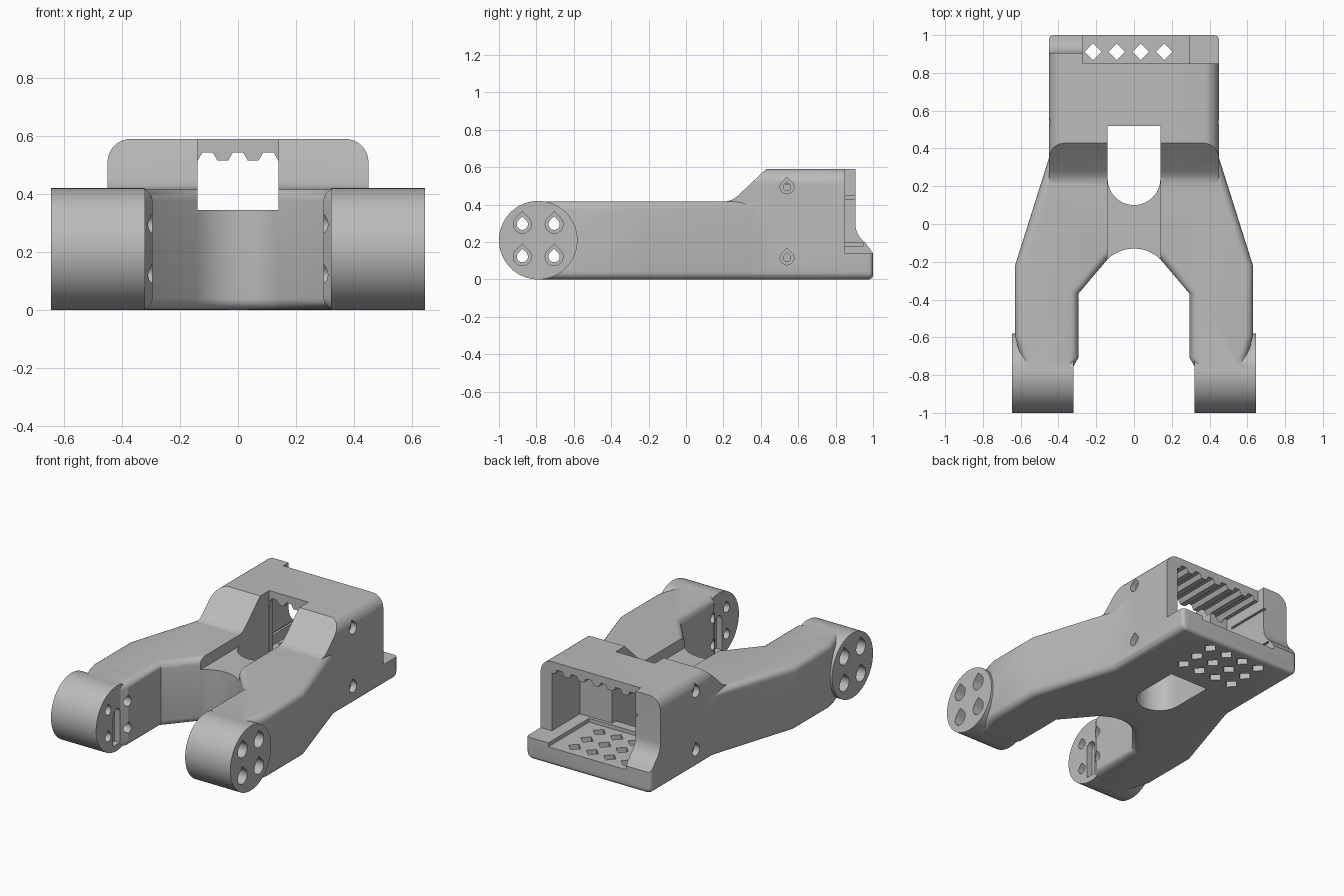
import bpy, bmesh, math

cube = bpy.data.objects.get("Cube")
if cube:
    bpy.data.objects.remove(cube, do_unlink=True)

grey = bpy.data.materials.new("plain grey")
grey.use_nodes = True
GREY = (0.5, 0.5, 0.5, 1)
grey.diffuse_color = GREY
grey.node_tree.nodes["Principled BSDF"].inputs["Base Color"].default_value = GREY


def arc(cx, cy, r, a0, a1, n=8):
    steps = [math.radians(a0 + (a1 - a0) * i / n) for i in range(n + 1)]
    return [(cx + r * math.cos(a), cy + r * math.sin(a)) for a in steps]


def rect(a0, a1, b0, b1):
    return [(a0, b0), (a1, b0), (a1, b1), (a0, b1)]


def teardrop(cy, cz, r):
    return arc(cy, cz, r, 135, 405, 20) + [(cy, cz + r * 1.41)]


def prism(name, pts, axis, a, b, bevel=0, rule=None):
    """Extrude a flat outline along an axis, optionally rounding its rim."""
    place = {"x": lambda p, t: (t, p[0], p[1]),
             "y": lambda p, t: (p[0], t, p[1]),
             "z": lambda p, t: (p[0], p[1], t)}[axis]
    bm = bmesh.new()
    low = [bm.verts.new(place(p, a)) for p in pts]
    high = [bm.verts.new(place(p, b)) for p in pts]
    caps = [bm.faces.new(low), bm.faces.new(high)]
    n = len(pts)
    for i in range(n):
        j = (i + 1) % n
        bm.faces.new((low[i], low[j], high[j], high[i]))
    bmesh.ops.recalc_face_normals(bm, faces=bm.faces)
    if bevel:
        rims = [e for f in caps for e in f.edges if rule is None or rule(f)]
        bmesh.ops.bevel(bm, geom=rims, offset=bevel, segments=5, profile=0.5,
                        affect="EDGES", clamp_overlap=False)
    mesh = bpy.data.meshes.new(name)
    bm.to_mesh(mesh)
    bm.free()
    mesh.materials.append(grey)
    obj = bpy.data.objects.new(name, mesh)
    bpy.context.scene.collection.objects.link(obj)
    return obj


def combine(target, tool, operation="DIFFERENCE"):
    mod = target.modifiers.new("combine", "BOOLEAN")
    mod.operation = operation
    mod.solver = "EXACT"
    mod.object = tool
    bpy.context.view_layer.objects.active = target
    bpy.ops.object.modifier_apply(modifier=mod.name)
    bpy.data.objects.remove(tool, do_unlink=True)


def cut(target, pts, axis, a, b):
    combine(target, prism("cutter", pts, axis, a, b))


# Rear housing: rounded section, sloped front shoulder
section = (arc(0.37, 0.51, 0.08, 0, 90) + arc(-0.37, 0.51, 0.08, 90, 180)
           + arc(-0.41, 0.04, 0.04, 180, 270, 5) + arc(0.41, 0.04, 0.04, 270, 360, 5))
housing = prism("housing", section, "y", 0.2, 1.0, 0.025,
                lambda f: f.calc_center_median().y > 0.9)
shoulder = [(0.1, 0.418), (0.22, 0.418), (0.25, 0.427), (0.28, 0.45), (0.43, 0.592),
            (0.43, 0.7), (0.1, 0.7)]
cut(housing, shoulder, "x", -1, 1)

# Forked arms, rounded along the rims
half = (arc(0, -0.33, 0.2, 90, 45, 6)
        + [(0.295, -0.37), (0.295, -0.71), (0.36, -0.82), (0.59, -0.82), (0.59, -0.72),
           (0.615, -0.65), (0.63, -0.59), (0.63, -0.22), (0.45, 0.35), (0.44, 0.5)])
outline = half + [(-x, y) for x, y in reversed(half[1:])]
frame = prism("fork_frame", outline, "z", 0, 0.418, 0.04)
combine(frame, housing, "UNION")

# Round joint pads at the arm tips
for s in (-1, 1):
    combine(frame, prism("pad", arc(-0.79, 0.21, 0.21, 0, 354, 59), "x", s * 0.32, s * 0.645), "UNION")

# Central slot and lowered bridge
slot = arc(0, 0.24, 0.14, 180, 360, 16) + [(0.14, 0.52), (-0.14, 0.52)]
cut(frame, slot, "z", -0.1, 0.7)
cut(frame, rect(-0.14, 0.14, -0.4, 0.4), "z", 0.345, 0.7)

# Housing bay, its window to the slot, and the shallow floor pocket
cut(frame, rect(-0.27, 0.37, 0.14, 0.515), "y", 0.56, 1.1)
cut(frame, rect(-0.139, 0.139, 0.14, 0.515), "y", 0.4, 0.7)
cut(frame, rect(-0.27, 0.29, 0.115, 0.3), "y", 0.58, 1.1)

# Open rear: roof and one wall end early, the other sweeps into the lip
cut(frame, rect(0.85, 1.1, 0.14, 0.7), "x", -0.27, 0.6)
sweep = arc(1.03, 0.30, 0.125, 180, 235, 8) + [(1.0, 0.14), (1.1, 0.14), (1.1, 0.7), (0.905, 0.7)]
cut(frame, sweep, "x", -0.6, -0.269)

# Ribbed roof underside
for i in range(6):
    cut(frame, arc(-0.21 + 0.105 * i, 0.512, 0.036, 0, 300, 5), "y", 0.5, 0.9)

# Guide grooves on the inside of the long wall
for z in (0.18, 0.43):
    cut(frame, rect(-0.285, -0.2, z, z + 0.015), "y", 0.6, 0.95)

# Diamond drain holes in the floor
for i in range(4):
    for j in range(3):
        cut(frame, arc(-0.217 + 0.126 * i, 0.912 - 0.126 * j, 0.044, 0, 270, 3), "z", -0.1, 0.2)

# Teardrop holes: through the pads with counterbores, blind in the housing
for s in (-1, 1):
    for y in (-0.875, -0.705):
        for z in (0.122, 0.295):
            cut(frame, teardrop(y, z, 0.03), "x", s * 0.28, s * 0.7)
            cut(frame, teardrop(y, z, 0.048), "x", s * 0.5, s * 0.7)
    for z in (0.115, 0.495):
        cut(frame, teardrop(0.54, z, 0.037), "x", s * 0.41, s * 0.6)
        cut(frame, teardrop(0.54, z, 0.02), "x", s * 0.35, s * 0.6)
    # Arched channel on the inner pad face
    channel = arc(-0.79, 0.24, 0.035, 0, 180, 10) + [(-0.825, 0.04), (-0.755, 0.04)]
    cut(frame, channel, "x", s * 0.28, s * 0.36)

bpy.ops.object.select_all(action="DESELECT")
frame.select_set(True)
bpy.context.view_layer.objects.active = frame
bpy.ops.object.shade_smooth_by_angle(angle=math.radians(30))
